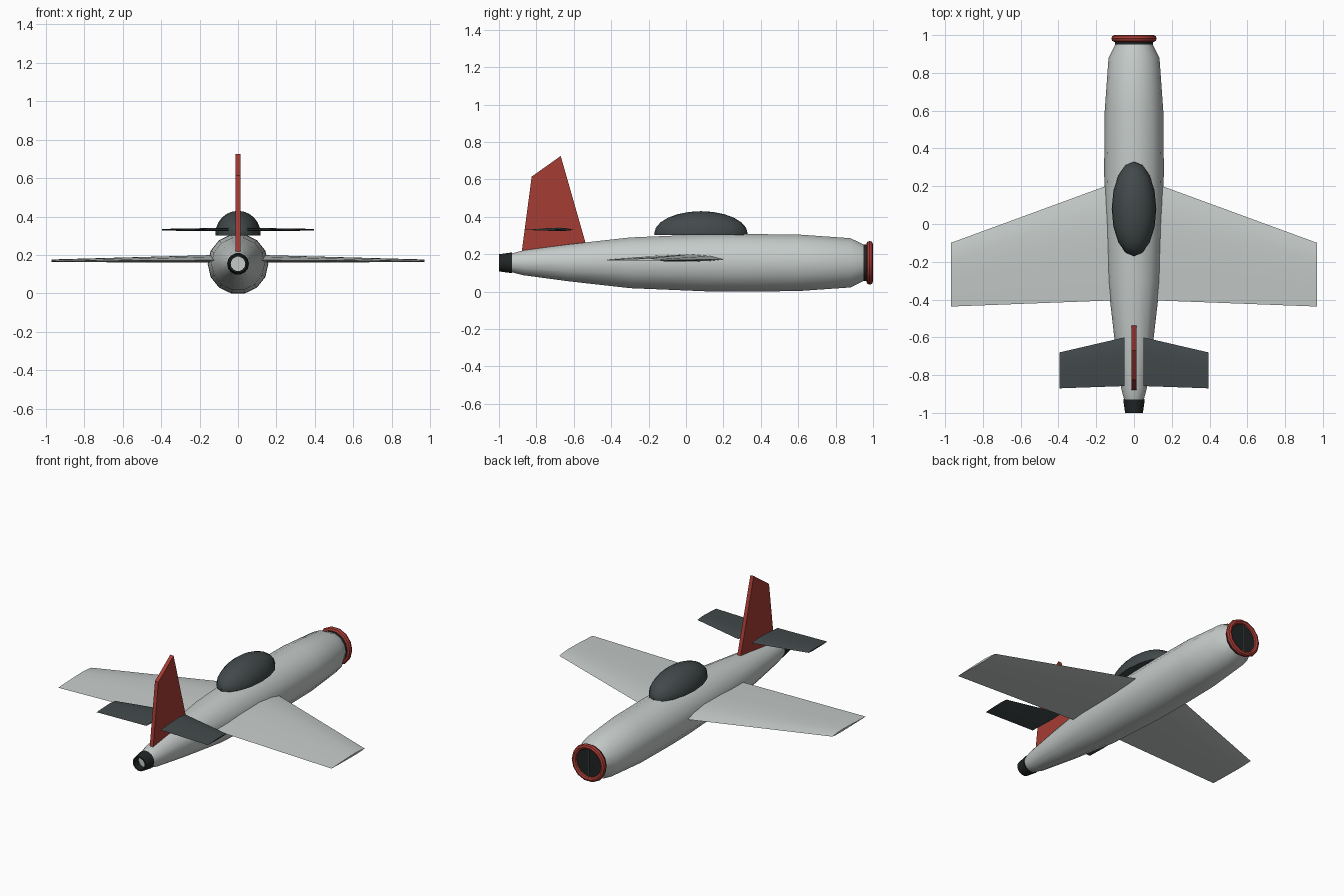
import bpy, bmesh, math

if "Cube" in bpy.data.objects:
    bpy.data.objects.remove(bpy.data.objects["Cube"])

SIDES = 14
AXIS_Z = 0.154


def material(name, rgb):
    m = bpy.data.materials.new(name)
    m.diffuse_color = (*rgb, 1)
    m.use_nodes = True
    m.node_tree.nodes["Principled BSDF"].inputs["Base Color"].default_value = m.diffuse_color
    return m


RED = material("red", (0.38, 0.045, 0.035))
DARK = material("dark_grey", (0.055, 0.068, 0.07))
BLACK = material("black", (0.015, 0.018, 0.018))
SILVER = material("silver", (0.56, 0.6, 0.59))


def finish(bm, name, mat, angle=40):
    bmesh.ops.recalc_face_normals(bm, faces=bm.faces)
    me = bpy.data.meshes.new(name)
    bm.to_mesh(me)
    bm.free()
    ob = bpy.data.objects.new(name, me)
    bpy.context.collection.objects.link(ob)
    me.materials.append(mat)
    if angle:
        bpy.ops.object.select_all(action='DESELECT')
        ob.select_set(True)
        bpy.context.view_layer.objects.active = ob
        bpy.ops.object.shade_smooth_by_angle(angle=math.radians(angle))
    return ob


def loft(bm, rings, caps=True, closed=False):
    vs = [[bm.verts.new(p) for p in r] for r in rings]
    n = len(vs[0])
    pairs = list(zip(vs, vs[1:])) + ([(vs[-1], vs[0])] if closed else [])
    for a, b in pairs:
        for i in range(n):
            j = (i + 1) % n
            bm.faces.new((a[i], a[j], b[j], b[i]))
    if caps and not closed:
        bm.faces.new(vs[0])
        bm.faces.new(vs[-1])


def revolve(name, profile, mat, caps=True, closed=False):
    # profile of (y, radius) turned about the long axis
    bm = bmesh.new()
    turn = [2 * math.pi * i / SIDES for i in range(SIDES)]
    loft(bm, [[(r * math.cos(t), y, AXIS_Z + r * math.sin(t)) for t in turn]
              for y, r in profile], caps, closed)
    return finish(bm, name, mat)


# body, tail nozzle, nose ring and intake
revolve("fuselage", [(-0.955, 0.042), (-0.93, 0.052), (-0.87, 0.068), (-0.63, 0.101),
                     (-0.3, 0.139), (0.1, 0.156), (0.3, 0.158), (0.6, 0.155),
                     (0.88, 0.135), (0.965, 0.092)], SILVER)
revolve("tail_nozzle", [(-0.93, 0.057), (-1.0, 0.047), (-1.0, 0.038), (-0.93, 0.038)],
        BLACK, closed=True)
revolve("nose_ring", [(0.982 + 0.018 * math.cos(a), 0.103 + 0.017 * math.sin(a))
                      for a in [math.pi * k / 4 for k in range(8)]], RED, closed=True)
revolve("intake", [(0.945, 0.1), (0.985, 0.1)], BLACK)

# thin vertical splitter in the intake
bm = bmesh.new()
bmesh.ops.create_cube(bm, size=1)
for v in bm.verts:
    v.co = (v.co.x * 0.006, 0.98 + v.co.y * 0.02, AXIS_Z + v.co.z * 0.18)
finish(bm, "intake_splitter", DARK, 0)

# aerofoil: chord fraction, thickness fraction
SECTION = [(0, 0), (0.12, 0.65), (0.3, 1), (0.6, 0.7), (1, 0),
           (0.6, -0.35), (0.3, -0.5), (0.12, -0.35)]


def surface(name, root, tip, mat, side):
    # root and tip: x, leading y, trailing y, z, thickness
    bm = bmesh.new()
    loft(bm, [[(side * x, lead + (trail - lead) * c, z + h * t) for c, t in SECTION]
              for x, lead, trail, z, h in (root, tip)])
    return finish(bm, name, mat, 30)


for side, label in ((1, "right"), (-1, "left")):
    surface(label + "_wing", (0.05, 0.237, -0.402, 0.174, 0.028),
            (0.97, -0.10, -0.437, 0.168, 0.009), SILVER, side)
    surface(label + "_tailplane", (0.05, -0.6, -0.858, 0.33, 0.012),
            (0.395, -0.68, -0.87, 0.33, 0.006), DARK, side)

# upright tail fin
FIN = [(-0.53, 0.235), (-0.67, 0.725), (-0.825, 0.615), (-0.88, 0.2)]
bm = bmesh.new()
loft(bm, [[(x, y, z) for y, z in FIN] for x in (-0.012, 0.012)])
finish(bm, "tail_fin", RED, 0)

# canopy: squashed sphere cut flat underneath
bm = bmesh.new()
bmesh.ops.create_uvsphere(bm, u_segments=16, v_segments=12, radius=1)
for v in bm.verts:
    v.co = (v.co.x * 0.118, 0.08 + v.co.y * 0.25, 0.31 + v.co.z * 0.12)
cut = bmesh.ops.bisect_plane(bm, geom=bm.verts[:] + bm.edges[:] + bm.faces[:],
                             plane_co=(0, 0, 0.302), plane_no=(0, 0, 1), clear_inner=True)
bmesh.ops.holes_fill(bm, edges=[e for e in cut["geom_cut"] if isinstance(e, bmesh.types.BMEdge)])
finish(bm, "canopy", DARK)
